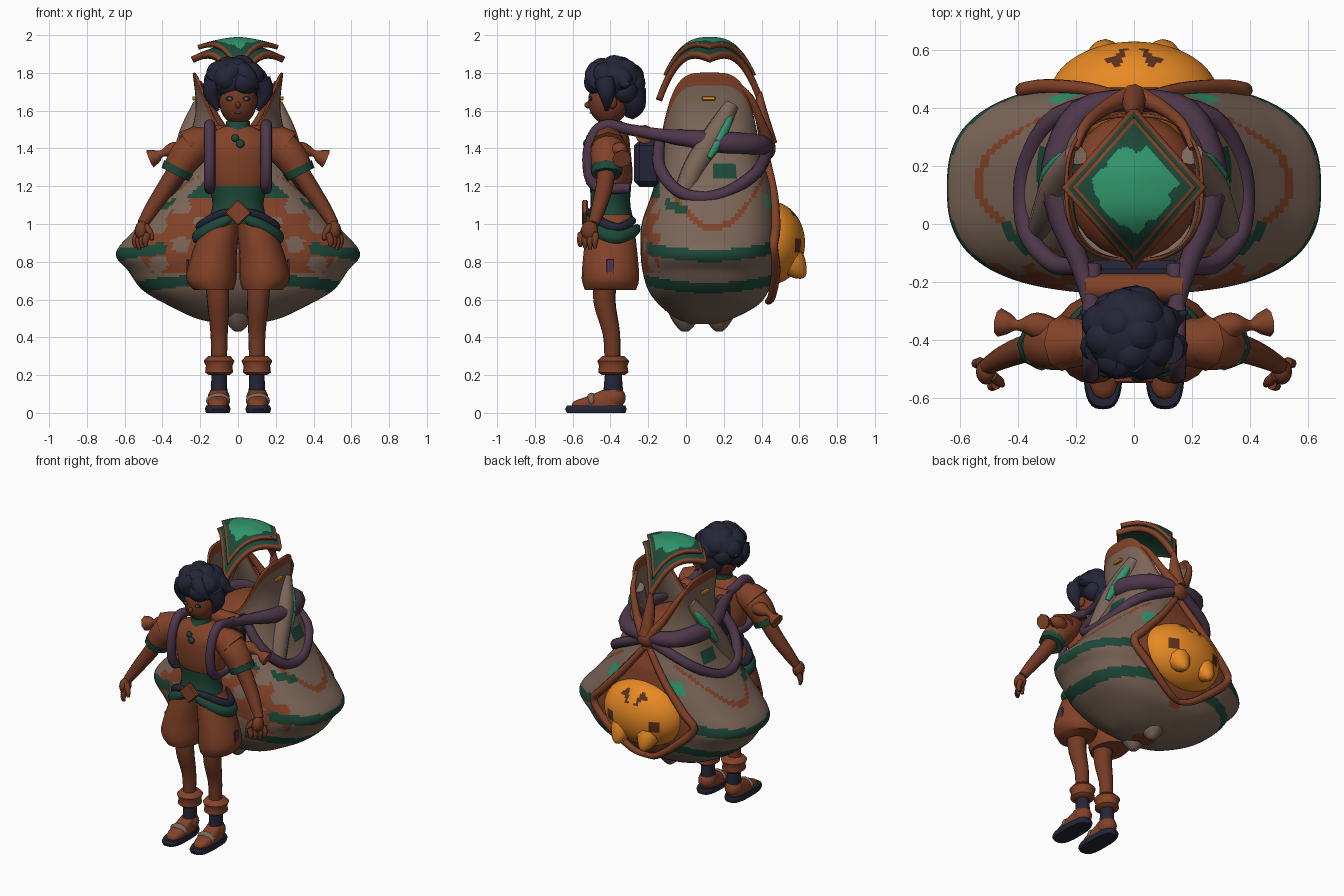
import bpy, bmesh, math
from mathutils import Vector, Matrix

if "Cube" in bpy.data.objects:
    bpy.data.objects.remove(bpy.data.objects["Cube"], do_unlink=True)


def material(name, *rgb):
    lin = [(c / 255 / 12.92) if c < 11 else ((c / 255 + 0.055) / 1.055) ** 2.4 for c in rgb]
    m = bpy.data.materials.new(name)
    m.use_nodes = True
    m.diffuse_color = (*lin, 1)
    m.node_tree.nodes["Principled BSDF"].inputs["Base Color"].default_value = (*lin, 1)
    return m


brown = material("russet cloth", 130, 66, 40)
skin = material("skin", 116, 58, 36)
navy = material("dark navy", 36, 37, 55)
purple = material("plum cloth", 78, 55, 74)
taupe = material("taupe canvas", 124, 102, 88)
dark_green = material("dark green", 29, 72, 56)
bright_green = material("bright green", 48, 148, 108)
orange = material("orange", 232, 138, 36)
dark_brown = material("dark brown", 90, 48, 28)


def finish(name, bm, mats, rule=None, angle=50, thickness=0):
    bmesh.ops.recalc_face_normals(bm, faces=bm.faces)
    mesh = bpy.data.meshes.new(name)
    bm.to_mesh(mesh)
    bm.free()
    ob = bpy.data.objects.new(name, mesh)
    bpy.context.collection.objects.link(ob)
    for m in mats if isinstance(mats, list) else [mats]:
        mesh.materials.append(m)
    if rule:
        for p in mesh.polygons:
            p.material_index = rule(p.center, p.index)
    bpy.ops.object.select_all(action='DESELECT')
    ob.select_set(True)
    bpy.context.view_layer.objects.active = ob
    bpy.ops.object.shade_smooth_by_angle(angle=math.radians(angle))
    if thickness:
        mod = ob.modifiers.new("thickness", 'SOLIDIFY')
        mod.thickness = thickness


def spline(pts, k=4):
    """Smooth curve through points of any dimension."""
    out = []
    for i in range(len(pts) - 1):
        a, b, c, d = (pts[max(0, min(len(pts) - 1, i + j))] for j in (-1, 0, 1, 2))
        for t in (j / k for j in range(k)):
            out.append([q + 0.5 * t * (r - p + t * (2 * p - 5 * q + 4 * r - s + t * (3 * (q - r) + s - p)))
                        for p, q, r, s in zip(a, b, c, d)])
    return out + [list(pts[-1])]


def loft(name, rings, mats, rule=None, top=True, **kw):
    bm = bmesh.new()
    rows = [[bm.verts.new(v) for v in ring] for ring in rings]
    n = len(rows[0])
    for a, b in zip(rows, rows[1:]):
        for i in range(n):
            j = (i + 1) % n
            bm.faces.new((a[i], a[j], b[j], b[i]))
    bm.faces.new(rows[0])
    if top:
        bm.faces.new(rows[-1])
    finish(name, bm, mats, rule, **kw)


def circle(n, power=1):
    """Unit outline; a power under one makes it squarer."""
    pts = [(math.cos(math.tau * i / n), math.sin(math.tau * i / n)) for i in range(n)]
    return [[math.copysign(abs(v) ** power, v) for v in p] for p in pts]


def stack(name, levels, mat, n=20, k=3, power=1):
    """Horizontal outlines given as x, y, z, width radius, depth radius."""
    loft(name, [[(x + a * rx, y + b * ry, z) for a, b in circle(n, power)]
                for x, y, z, rx, ry in spline(levels, k)], mat)


def tube(name, pts, mat, n=10, k=4):
    """Round sweep through points given as x, y, z, radius."""
    path = spline(pts, k)
    pos = [Vector(p[:3]) for p in path]
    rings, side, last = [], None, None
    for i, p in enumerate(pos):
        d = (pos[min(i + 1, len(pos) - 1)] - pos[max(i - 1, 0)]).normalized()
        side = d.orthogonal().normalized() if side is None else last.rotation_difference(d) @ side
        up, last, r = d.cross(side), d, max(path[i][3], 0.002)
        rings.append([p + r * (a * side + b * up) for a, b in circle(n)])
    loft(name, rings, mat)


def ball(name, loc, size, mats, rule=None, seg=16):
    bm = bmesh.new()
    bmesh.ops.create_uvsphere(bm, u_segments=seg, v_segments=seg // 2 + 2, radius=1,
                              matrix=Matrix.Translation(loc) @ Matrix.Diagonal((*size, 1)))
    finish(name, bm, mats, rule)


def box(name, loc, size, mat, rot=0):
    bm = bmesh.new()
    bmesh.ops.create_cube(bm, size=1, matrix=Matrix.Translation(loc) @ Matrix.Rotation(rot, 4, 'Y')
                          @ Matrix.Diagonal((*size, 1)))
    bmesh.ops.bevel(bm, geom=bm.edges[:], offset=min(size) * 0.2, segments=1, affect='EDGES')
    finish(name, bm, mat, angle=25)


def flip(s, pts):
    return [(s * p[0], *p[1:]) for p in pts]


# Great sack: squarish rings, high sides and a dipped mouth
LEVELS = [(.47, .08, .03, .15), (.5, .22, -.05, .25), (.57, .37, -.14, .38), (.65, .505, -.2, .44),
          (.75, .58, -.23, .475), (.85, .645, -.24, .49), (1.0, .52, -.235, .49), (1.2, .36, -.17, .455),
          (1.4, .275, -.14, .42), (1.6, .225, -.13, .40), (1.8, .24, -.13, .38)]
N = 120
rows = spline(LEVELS, 10)
rings = [[(c * rx, (yf + yb) / 2 + s * (yb - yf) / 2, z - max(0, z - 1.2) * .55 * abs(s) ** 4.2)
          for c, s in circle(N, .75)] for z, rx, yf, yb in rows]


def sack_colour(c, i):
    x, y, z = abs(c.x), c.y, c.z
    flap = (1.36 - z) * .82 if z > .9 else .4 - (.9 - z) * 1.15
    low = z - .35 * (y - .12) ** 2
    loop = z - 4 * (y - .15) ** 2
    if i // N >= len(rows) - 5 or y > .25 and z > .57 and x < flap:
        return 1
    if y > .3 and 1.07 < z < 1.16 and x < .31 - (z - 1.07) * .6:
        return 3
    if .8 < low < .865 and (y > -.2 or x > .5) or .635 < low < .69 and (y > -.2 or x > .2):
        return 2
    if abs(y + .05) < .06 and abs(z - 1.07 + y * .4) < .025 or abs(y - .2) < .07 and abs(z - 1.28) < .035:
        return 2
    if y < -.14 and 1.13 < z < 1.22 and x > .1:
        return 2
    if y < -.14 and .74 < z < 1.13:
        return 0 if math.sin(x * 26) * math.sin(z * 30) > .3 else 1
    return 1 if .965 < loop < 1.0 and z < 1.25 else 0


loft("great_sack", rings, [taupe, brown, dark_green, bright_green], sack_colour, top=False, thickness=.012)
ball("sack_filling", (0, .13, 1.34), (.23, .25, .17), brown, seg=24)
for y in (-.005, .175):
    tube("sack_foot", [(0, y, .58, .11), (0, y, .5, .075), (0, y, .45, .04), (0, y, .432, .018)], taupe)


# Canopy: two draped diamonds over the mouth
def canopy(name, scale, drop, sag, thick, rule):
    bm = bmesh.new()
    bmesh.ops.create_grid(bm, x_segments=50, y_segments=50, size=1)
    for v in bm.verts:
        u, w = v.co.x, v.co.y
        x, y = (u - w) / 2 * scale, (u + w) / 2 * scale
        v.co = (x * .25, .125 + y * .285, 1.99 - drop - sag * abs(x) ** 1.6 - .3 * abs(y) ** 2.7)
    finish(name, bm, [dark_green, brown, bright_green], rule, thickness=thick)


def diamond(c):
    return abs(c.x) / .25 + abs(c.y - .125) / .285


def cap_colour(c, i):
    a = math.atan2(c.y - .125, c.x)
    reach = .14 + .014 * math.sin(7 * a) + .008 * math.sin(12 * a)
    if math.hypot(c.x, c.y - .125) < reach and diamond(c) < .7:
        return 2
    return 1 if diamond(c) > .79 else 0


canopy("canopy_top", .86, 0, .055, .025, cap_colour)
canopy("canopy_skirt", 1, .03, .075, .035, lambda c, i: 1 if diamond(c) > .93 else 0)


# Orange creature peeking out of the back
def creature_colour(c, i):
    x = abs(c.x)
    eye = .13 < x < .2 and .85 < c.z < .915
    mark = abs(x - .05 - (c.z - 1.05) * .4) < .014 and 1.0 < c.z < 1.085 or abs(x - .065) < .03 and 1.045 < c.z < 1.06
    return 1 if c.y > .45 and (eye or mark) else 0


ball("creature_body", (0, .445, .9), (.29, .185, .22), [orange, dark_brown], creature_colour, seg=90)

for s in (1, -1):
    tube("creature_paw", flip(s, [(.09, .5, .86, .1), (.1, .565, .79, .075), (.1, .605, .735, .04), (.1, .615, .712, .012)]), orange)
    tube("opening_lip", flip(s, [(.02, .43, 1.33, .02), (.16, .465, 1.15, .024), (.31, .475, .98, .026), (.385, .462, .88, .026),
                                 (.27, .475, .75, .026), (.1, .455, .62, .022), (0, .435, .59, .018)]), brown)
    # Plum sash around the sack and its hanging loop
    tube("sack_sash", flip(s, [(.14, -.3, 1.5, .03), (.19, -.13, 1.47, .035), (.25, .03, 1.45, .048),
                               (.26, .2, 1.43, .06), (.18, .38, 1.42, .055), (0, .43, 1.41, .04)]), purple)
    tube("sack_loop", flip(s, [(.17, -.14, 1.43, .03), (.27, -.14, 1.3, .033), (.36, -.05, 1.18, .033),
                               (.385, .08, 1.14, .033), (.365, .22, 1.17, .033), (.27, .37, 1.27, .033),
                               (.05, .43, 1.38, .033)]), purple)
    tube("sack_fold", flip(s, [(.32, -.02, 1.15, .05), (.29, .05, 1.31, .06), (.255, .15, 1.47, .06), (.2, .24, 1.63, .04)]), taupe)
    tube("fold_stripe", flip(s, [(.32, .12, 1.35, .015), (.292, .17, 1.44, .03), (.255, .22, 1.54, .025), (.235, .24, 1.58, .01)]), bright_green)
    box("side_tag", (s * .232, .12, 1.665), (.02, .07, .022), orange)
    tube("mouth_flap", flip(s, [(.02, .44, 1.42, .035), (.1, .4, 1.53, .025), (.17, .34, 1.67, .018), (.2, .26, 1.75, .01)]), brown)
ball("sash_knot", (0, .43, 1.4), (.07, .045, .06), brown)
tube("knot_tail", [(0, .44, 1.42, .045), (0, .4, 1.58, .035), (0, .39, 1.7, .012)], brown)

# Carrying frame between back and sack
box("frame_pad", (0, -.2, 1.32), (.34, .15, .25), navy)
tube("bedroll", [(-.17, -.22, 1.475, .05), (.17, -.22, 1.475, .05)], brown, k=1)

# Head, face and hair
ball("head", (0, -.41, 1.65), (.1, .108, .125), skin, seg=24)
ball("nose", (0, -.518, 1.63), (.013, .02, .018), skin)
box("mouth", (0, -.506, 1.588), (.035, .008, .006), dark_brown)
stack("neck", [(0, -.4, 1.45, .05, .05), (0, -.4, 1.58, .045, .045)], skin)
ball("hair_mass", (-.012, -.375, 1.765), (.155, .15, .118), navy, seg=24)
for i in range(22):
    dz = 1 - 2 * (i + .5) / 22
    a, r = i * 2.4, math.sqrt(1 - dz * dz)
    dx, dy = r * math.cos(a), r * math.sin(a)
    if (dy > -.15 and dz > -.9) or dz > .02:
        ball("hair_lock", (-.012 + .105 * dx, -.38 + .1 * dy, 1.748 + .08 * dz), (.073, .07, .07), navy)
tube("hair_nape", [(0, -.3, 1.7, .09), (0, -.285, 1.62, .07), (0, -.3, 1.56, .02)], navy)
for s in (1, -1):
    tube("fringe", flip(s, [(.01, -.47, 1.82, .05), (.06, -.495, 1.775, .042), (.105, -.475, 1.715, .01)]), navy)
    tube("side_lock", flip(s, [(.12, -.43, 1.76, .055), (.14, -.42, 1.69, .045), (.105, -.42, 1.6, .008)]), navy)
    tube("hair_spike", flip(s, [(.12, -.33, 1.76, .05), (.155, -.32, 1.74, .025), (.185, -.3, 1.74, .004)]), navy)
    ball("ear", (s * .105, -.39, 1.645), (.018, .025, .035), skin)
    ball("eye", (s * .043, -.505, 1.663), (.022, .01, .013), navy)
    ball("iris", (s * .043, -.512, 1.662), (.009, .005, .008), taupe)

# Torso, collar and waist
stack("tunic", [(0, -.4, 1.18, .145, .1), (0, -.4, 1.25, .17, .118), (0, -.41, 1.4, .185, .115),
                (0, -.4, 1.47, .16, .095), (0, -.4, 1.52, .07, .06)], brown)
stack("collar", [(0, -.41, 1.455, .1, .095), (0, -.405, 1.5, .07, .07), (0, -.4, 1.545, .062, .062)], dark_green)
stack("waist_wrap", [(0, -.4, 1.0, .165, .13), (0, -.4, 1.1, .135, .105), (0, -.4, 1.2, .155, .11)], dark_green)
ball("bead_top", (-.015, -.515, 1.455), (.02, .015, .02), dark_green)
ball("bead_low", (.012, -.53, 1.425), (.022, .015, .022), dark_green)
box("belt_buckle", (0, -.535, 1.06), (.1, .03, .1), brown, math.pi / 4)

for s in (1, -1):
    def part(name, pts, mat, **kw):
        tube(name, flip(s, pts), mat, **kw)

    # Shoulder strap
    part("shoulder_strap", [(.15, -.3, 1.19, .028), (.15, -.48, 1.2, .03), (.15, -.52, 1.34, .03), (.15, -.49, 1.47, .03),
                            (.15, -.42, 1.525, .03), (.15, -.3, 1.5, .03), (.14, -.14, 1.47, .03)], purple)
    # Belt sashes
    part("belt_sash", [(.02, -.51, 1.04, .02), (.1, -.495, 1.0, .035), (.18, -.44, .95, .042), (.2, -.36, .93, .04),
                       (.12, -.28, .96, .03), (0, -.26, .98, .02)], dark_green)
    part("belt_trim", [(.02, -.52, 1.07, .014), (.1, -.495, 1.05, .022), (.185, -.43, 1.0, .026),
                       (.19, -.35, .98, .026), (.1, -.28, 1.02, .02)], navy)
    # Sleeve, cuff and tie
    part("sleeve", [(.13, -.41, 1.455, .06), (.2, -.41, 1.425, .085), (.27, -.415, 1.365, .09), (.32, -.42, 1.29, .078)], brown, n=14)
    part("sleeve_cuff", [(.314, -.42, 1.3, .086), (.333, -.42, 1.262, .08)], dark_green, n=8, k=1)
    part("shoulder_cape", [(.14, -.41, 1.47, .04), (.2, -.41, 1.45, .075), (.25, -.41, 1.41, .098)], brown, n=8, k=1)
    part("sleeve_tie", [(.27, -.37, 1.38, .04), (.34, -.35, 1.39, .045), (.4, -.35, 1.375, .018), (.43, -.345, 1.36, .035),
                        (.465, -.34, 1.345, .05)], brown, n=8)
    # Arm and hand
    part("arm", [(.29, -.42, 1.34, .05), (.37, -.43, 1.21, .048), (.45, -.46, 1.09, .04), (.505, -.49, 1.0, .03)], skin)
    ball("palm", (s * .51, -.51, .965), (.036, .045, .052), skin)
    for i in range(4):
        x, y = .545 - .018 * i, -.472 - .026 * i
        part("finger", [(x - .015, y - .005, .95, .018), (x, y - .01, .91, .017),
                        (x - .005, y - .01, .865 + .008 * abs(i - 1), .009)], skin, n=8)
    part("thumb", [(.49, -.525, .99, .019), (.465, -.545, .955, .017), (.455, -.555, .915, .01)], skin, n=8)
    # Shorts, leg and ankle
    stack("shorts_leg", flip(s, [(.07, -.4, 1.05, .085, .11), (.1, -.4, .95, .105, .13), (.13, -.4, .82, .122, .145),
                                 (.142, -.4, .71, .134, .152), (.13, -.4, .65, .105, .135)]), brown)
    box("shorts_patch", (s * .266, -.4, .77), (.012, .04, .09), purple)
    part("leg", [(.11, -.43, .7, .064), (.105, -.43, .58, .058), (.1, -.395, .42, .046), (.1, -.39, .28, .042)], skin, n=14)
    stack("ankle_cuff", flip(s, [(.1, -.385, .2, .055, .06), (.1, -.385, .215, .074, .08), (.1, -.385, .25, .07, .075),
                                 (.1, -.385, .275, .082, .085), (.1, -.385, .3, .06, .06)]), brown, k=1)
    stack("sock", flip(s, [(.1, -.385, .08, .045, .055), (.1, -.385, .21, .04, .044)]), navy)
    # Sandal
    stack("sandal_sole", flip(s, [(.107, -.475, 0, .062, .155), (.107, -.477, .02, .068, .163), (.107, -.475, .038, .062, .155)]),
          navy, n=28, k=1, power=.68)
    stack("foot", flip(s, [(.105, -.47, .03, .056, .135), (.105, -.465, .06, .056, .13), (.105, -.43, .09, .05, .085),
                           (.102, -.39, .12, .045, .055)]), brown, power=.8)
    ball("sandal_heel", (s * .102, -.385, .08), (.058, .066, .06), brown)
    ball("sandal_strap", (s * .105, -.5, .065), (.064, .028, .042), taupe)
